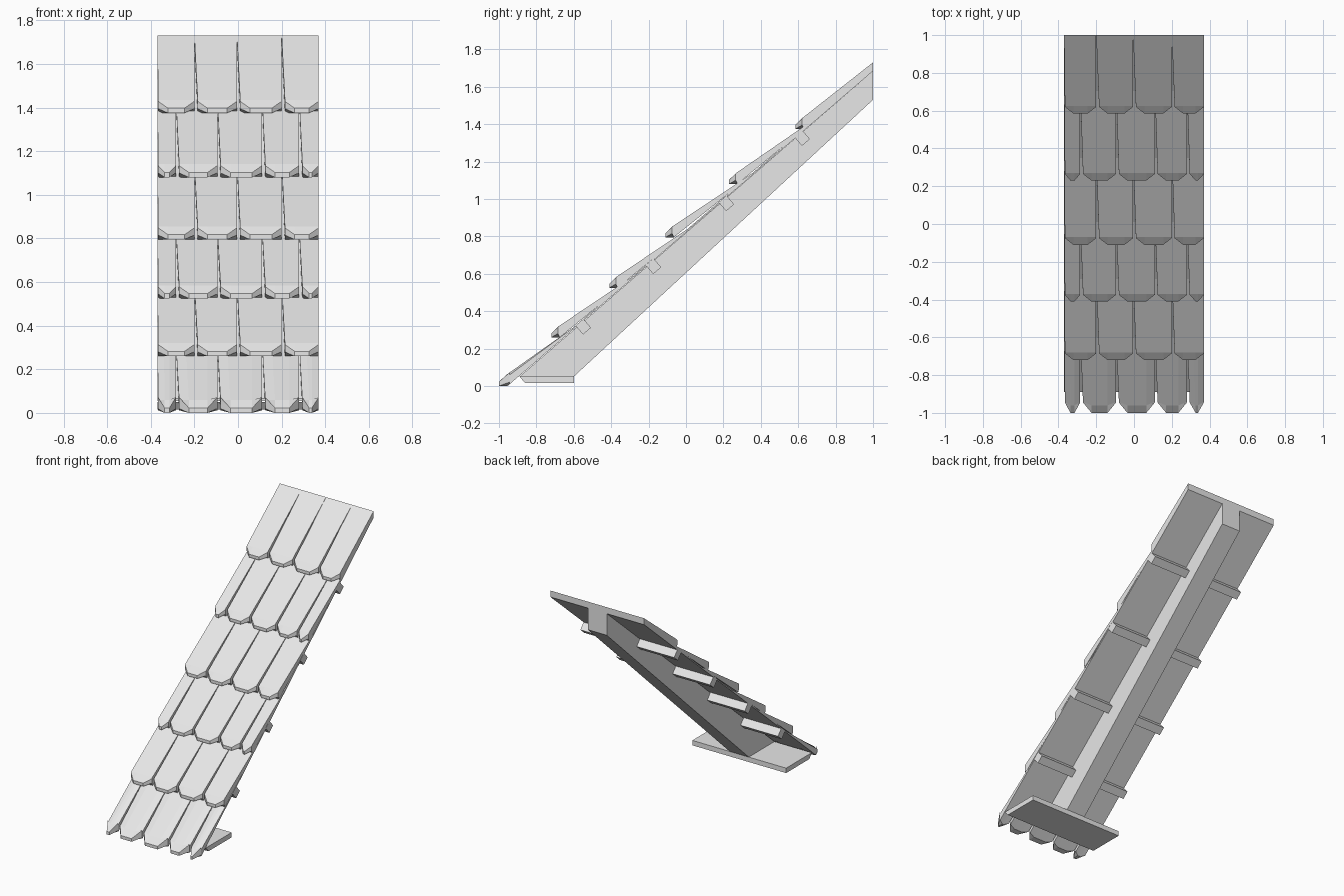
import bpy, bmesh
from mathutils import Vector

HALF = 0.37

cube = bpy.data.objects.get("Cube")
if cube:
    bpy.data.objects.remove(cube)

grey = bpy.data.materials.new("light grey")
grey.use_nodes = True
grey.diffuse_color = (0.8, 0.8, 0.8, 1)
grey.node_tree.nodes["Principled BSDF"].inputs["Base Color"].default_value = (0.8, 0.8, 0.8, 1)


def deck(y):
    """Height of the sloping underside."""
    return 0.055 + 0.862 * (y + 0.89)


def loft(bm, sections):
    """Closed solid through matching sections of 3D points."""
    rings = [[bm.verts.new(p) for p in s] for s in sections]
    n = len(rings[0])
    for a, b in zip(rings, rings[1:]):
        for i in range(n):
            j = (i + 1) % n
            bm.faces.new((a[i], a[j], b[j], b[i]))
    bm.faces.new(rings[0])
    bm.faces.new(rings[-1])


def finish(bm, name):
    bmesh.ops.recalc_face_normals(bm, faces=bm.faces)
    mesh = bpy.data.meshes.new(name)
    bm.to_mesh(mesh)
    bm.free()
    mesh.materials.append(grey)
    obj = bpy.data.objects.new(name, mesh)
    bpy.context.collection.objects.link(obj)


def prism(name, profile, half):
    """Side profile (y, z) extruded across x."""
    bm = bmesh.new()
    loft(bm, [[(x, y, z) for y, z in profile] for x in (-half, half)])
    finish(bm, name)


def add_tile(bm, x0, x1, front, base, cut, end, top, under):
    """Wedge tile with clipped lower corners and a gap tapering up its left edge."""
    gap = 0.015 if x0 > -HALF else 0.004
    c = min(0.045, (x1 - x0) * 0.35)
    ridge = (front + 0.04, base + 0.06)
    columns = [(x0 + gap, x0, True), (x0 + gap + c, x0 + c, False),
               (x1 - c, x1 - c, False), (x1, x1, True)]
    sections = []
    for xf, xb, corner in columns:
        y, lo, hi = front, base, base + 0.022
        if corner:
            y, lo, hi = front + cut, base + 0.02, base + 0.022 + cut * 0.9
        back = max(front + 0.045, y + 0.005)
        crest = max(ridge[0], y + 0.003)
        sections.append([(xf, y, lo), (xf, y, hi), (xf, crest, ridge[1]),
                         (xb, end, top), (xb, end, under), (xf, back, max(base, deck(back)))])
    loft(bm, sections)


# Overlapping tile rows: front y and base height, lowest first
rows = [(-1.0, 0.0), (-0.72, 0.26), (-0.41, 0.525),
        (-0.11, 0.795), (0.23, 1.08), (0.585, 1.375)]
joints = [[-0.285, -0.095, 0.11, 0.28], [-0.2, -0.005, 0.2]]
for i, (front, base) in enumerate(rows):
    edges = [-HALF] + joints[i % 2] + [HALF]
    if i < len(rows) - 1:
        end = rows[i + 1][0] + 0.13
        top, under = deck(end) + 0.008, deck(end) + 0.002
    else:
        end, top, under = 1.0, 1.73, deck(1.0)
    bm = bmesh.new()
    for x0, x1 in zip(edges, edges[1:]):
        add_tile(bm, x0, x1, front, base, 0.055 if i == 0 else 0.035, end, top, under)
    finish(bm, f"tile_row_{i + 1}")

# Thin board under the tiles
prism("under_board", [(-0.89, deck(-0.89)), (1, deck(1)), (1, deck(1) + 0.01),
                      (-0.89, deck(-0.89) + 0.01)], HALF)

# Central rafter and foot plate
prism("rafter", [(-0.89, 0.05), (-0.6, 0.05), (1, 1.53), (1, deck(1))], 0.075)
prism("foot_plate", [(-0.89, 0.05), (-0.86, 0.015), (-0.6, 0.015), (-0.6, 0.05)], HALF)

# Square cross battens under the board
along = Vector((1, 0.862)).normalized()
down = Vector((along.y, -along.x))
for i, y in enumerate((-0.565, -0.19, 0.2, 0.605)):
    mid = Vector((y, deck(y)))
    corners = [mid - along * 0.028, mid + along * 0.028]
    corners += [p + down * 0.055 for p in reversed(corners)]
    prism(f"batten_{i + 1}", [tuple(p) for p in corners], HALF)
